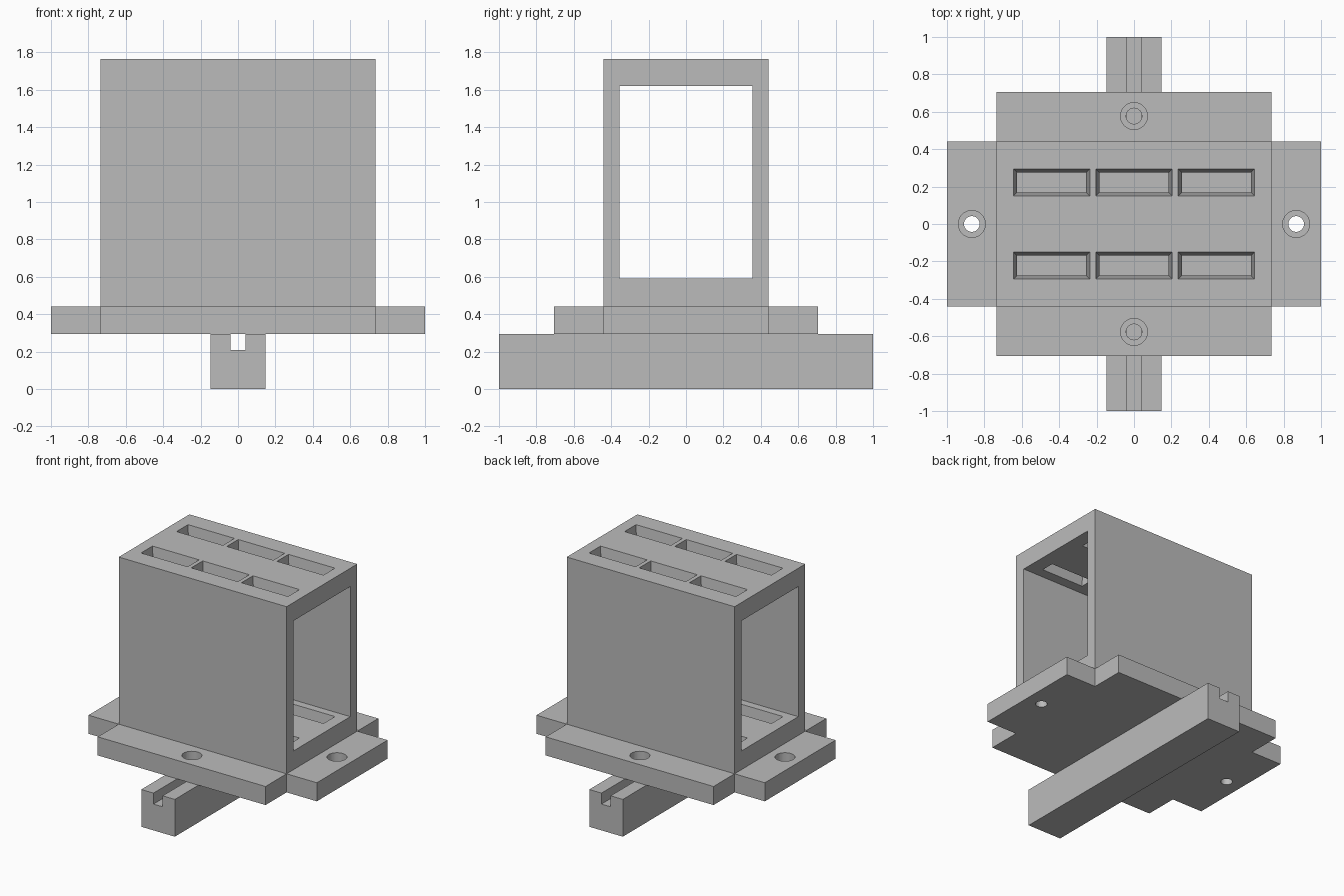
import bpy
import bmesh
from mathutils import Vector

cube = bpy.data.objects.get("Cube")
if cube:
    bpy.data.objects.remove(cube, do_unlink=True)

grey = bpy.data.materials.new("plain_grey")
grey.use_nodes = True
grey.diffuse_color = (0.5, 0.5, 0.5, 1)
grey.node_tree.nodes["Principled BSDF"].inputs["Base Color"].default_value = (0.5, 0.5, 0.5, 1)


def make(name, bm):
    bmesh.ops.recalc_face_normals(bm, faces=bm.faces)
    mesh = bpy.data.meshes.new(name)
    bm.to_mesh(mesh)
    bm.free()
    obj = bpy.data.objects.new(name, mesh)
    mesh.materials.append(grey)
    bpy.context.scene.collection.objects.link(obj)
    return obj


def add_box(bm, hx, hy, z0, z1, x=0, y=0, taper=0):
    """Box from half sizes; taper shrinks the bottom half sizes."""
    verts = bmesh.ops.create_cube(bm, size=2)["verts"]
    for v in verts:
        inset = taper if v.co.z < 0 else 0
        v.co = Vector((x + v.co.x * (hx - inset), y + v.co.y * (hy - inset),
                       z1 if v.co.z > 0 else z0))


def add_cylinder(bm, r, z0, z1, x, y):
    verts = bmesh.ops.create_cone(bm, cap_ends=True, segments=48, radius1=r,
                                  radius2=r, depth=z1 - z0)["verts"]
    bmesh.ops.translate(bm, verts=verts, vec=(x, y, (z0 + z1) / 2))


def boolean(obj, helper, operation):
    mod = obj.modifiers.new(operation.title(), 'BOOLEAN')
    mod.operation = operation
    mod.solver = 'EXACT'
    mod.use_self = True
    mod.object = helper
    helper.hide_render = True
    helper.hide_viewport = True
    helper.display_type = 'WIRE'


RAIL_TOP, BASE_TOP, TOP = 0.295, 0.442, 1.765
FLOOR, CEILING = 0.59, 1.62
BODY_X, BODY_Y = 0.735, 0.442

# Cross-shaped base plate as one outline
outline = []
for sx, sy in ((1, 1), (-1, 1), (-1, -1), (1, -1)):
    corner = [(1.0, BODY_Y), (BODY_X, BODY_Y), (BODY_X, 0.705)]
    if sx * sy < 0:
        corner.reverse()
    outline += [(sx * px, sy * py) for px, py in corner]
bm = bmesh.new()
face = bm.faces.new([bm.verts.new((px, py, RAIL_TOP)) for px, py in outline])
top = bmesh.ops.extrude_face_region(bm, geom=[face])["geom"]
bmesh.ops.translate(bm, vec=(0, 0, BASE_TOP - RAIL_TOP),
                    verts=[g for g in top if isinstance(g, bmesh.types.BMVert)])
base = make("base_plate", bm)

# Counterbored screw holes in the four arms
HOLES = ((0.867, 0), (-0.867, 0), (0, 0.577), (0, -0.577))
for name, radius, z0 in (("screw_hole_cutter", 0.042, 0.2),
                         ("counterbore_cutter", 0.072, 0.36)):
    bm = bmesh.new()
    for x, y in HOLES:
        add_cylinder(bm, radius, z0, 0.5, x, y)
    boolean(base, make(name, bm), 'DIFFERENCE')

# Box housing, open at both ends
bm = bmesh.new()
add_box(bm, BODY_X, BODY_Y, BASE_TOP, TOP)
housing = make("housing", bm)
bm = bmesh.new()
add_box(bm, 1, 0.355, FLOOR, CEILING)
boolean(housing, make("opening_cutter", bm), 'DIFFERENCE')

# Tapered vent slots through roof and floor
bm = bmesh.new()
for z0, z1 in ((BASE_TOP, FLOOR), (CEILING, TOP)):
    for x in (-0.44, 0, 0.44):
        for y in (-0.222, 0.222):
            add_box(bm, 0.205, 0.073, z0 - 0.01, z1 + 0.01, x, y, taper=0.022)
boolean(housing, make("slot_cutter", bm), 'DIFFERENCE')

# Grooved rail under the base
profile = [(-0.147, 0), (0.147, 0), (0.147, RAIL_TOP), (0.04, RAIL_TOP),
           (0.04, 0.208), (-0.04, 0.208), (-0.04, RAIL_TOP), (-0.147, RAIL_TOP)]
bm = bmesh.new()
face = bm.faces.new([bm.verts.new((px, -1, pz)) for px, pz in profile])
end = bmesh.ops.extrude_face_region(bm, geom=[face])["geom"]
bmesh.ops.translate(bm, vec=(0, 2, 0),
                    verts=[g for g in end if isinstance(g, bmesh.types.BMVert)])
make("rail", bm)
